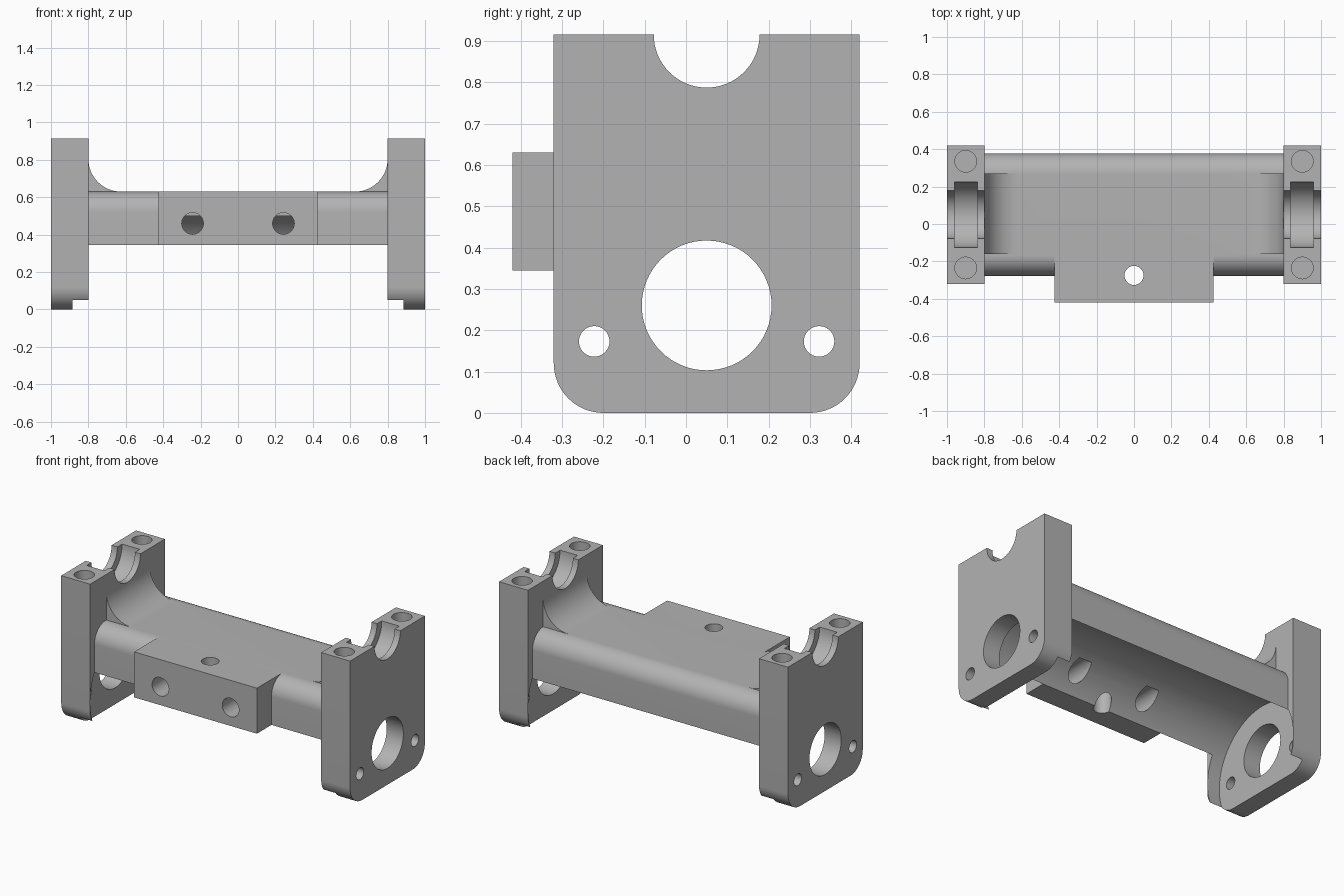
import bpy, bmesh, math
from mathutils import Vector

cube = bpy.data.objects.get("Cube")
if cube:
    bpy.data.objects.remove(cube, do_unlink=True)

grey = bpy.data.materials.new("light grey")
grey.use_nodes = True
grey.diffuse_color = (0.45, 0.45, 0.45, 1)
grey.node_tree.nodes["Principled BSDF"].inputs["Base Color"].default_value = (0.45, 0.45, 0.45, 1)


def arc(cu, cv, r, start, end, n=16):
    angles = [math.radians(start + (end - start) * i / n) for i in range(n + 1)]
    return [(cu + r * math.cos(a), cv + r * math.sin(a)) for a in angles]


def circle(cu, cv, r, n=64):
    return arc(cu, cv, r, 0, 360, n)[:-1]


def prism(name, outline, axis, a, b):
    """Extrude an outline along an axis; the outline uses the other two axes in order."""
    bm = bmesh.new()

    def place(u, v, w):
        return {"x": (w, u, v), "y": (u, w, v), "z": (u, v, w)}[axis]

    face = bm.faces.new([bm.verts.new(place(u, v, a)) for u, v in outline])
    grown = bmesh.ops.extrude_face_region(bm, geom=[face])["geom"]
    moved = [e for e in grown if isinstance(e, bmesh.types.BMVert)]
    bmesh.ops.translate(bm, verts=moved, vec=Vector(place(0, 0, b - a)))
    bmesh.ops.recalc_face_normals(bm, faces=bm.faces)
    mesh = bpy.data.meshes.new(name)
    bm.to_mesh(mesh)
    bm.free()
    mesh.materials.append(grey)
    obj = bpy.data.objects.new(name, mesh)
    bpy.context.collection.objects.link(obj)
    return obj


def combine(target, tool, operation):
    mod = target.modifiers.new(operation, "BOOLEAN")
    mod.operation, mod.solver, mod.object = operation, "EXACT", tool
    bpy.context.view_layer.objects.active = target
    bpy.ops.object.modifier_apply(modifier=mod.name)
    bpy.data.objects.remove(tool, do_unlink=True)


MID = 0.05      # centre line of the bar and plates in y
TOP = 0.63      # top of the bar
HEIGHT = 0.915  # top of the end plates

# Cross bar with rounded upper edges
half, r = 0.327, 0.11
bar = ([(MID + half, 0.25)] + arc(MID + half - r, TOP - r, r, 0, 90)
       + arc(MID - half + r, TOP - r, r, 90, 180) + [(MID - half, 0.25)])
frame = prism("motor_bracket", bar, "x", -0.85, 0.85)
# Trim the lower part so the bar ends where the bore leaves it
combine(frame, prism("bar_trim", [(-1, 0), (1, 0), (1, 0.345), (-1, 0.345)], "y", -1, 1), "DIFFERENCE")

# Front mounting block
combine(frame, prism("mounting_block", [(-0.425, 0.345), (0.425, 0.345), (0.425, TOP), (-0.425, TOP)],
                     "y", -0.42, -0.1), "UNION")

# End plates with rounded lower corners, and the fillets joining them to the bar
plate = ([(0.42, HEIGHT), (-0.32, HEIGHT)] + arc(-0.2, 0.12, 0.12, 180, 270)
         + arc(0.3, 0.12, 0.12, 270, 360))
for s in (-1, 1):
    combine(frame, prism("end_plate", plate, "x", s * 0.8, s), "UNION")
    fr = 0.175
    web = [(0.85, 0.58), (0.8 - fr, 0.58)] + arc(0.8 - fr, TOP + fr, fr, 270, 360) + [(0.85, TOP + fr)]
    combine(frame, prism("fillet", [(s * x, z) for x, z in web], "y", -0.16, 0.27), "UNION")

# Motor bore under the bar, recessed into both plates
cutters = [prism("motor_bore", circle(MID, 0.175, 0.369, 128), "x", -0.885, 0.885)]

for s in (-1, 1):
    # Shaft hole, bearing seat and its wider groove
    cutters.append(prism("shaft_hole", circle(MID, 0.26, 0.157), "x", s * 0.75, s * 1.1))
    cutters.append(prism("bearing_seat", circle(MID, HEIGHT, 0.128), "x", s * 0.75, s * 1.1))
    cutters.append(prism("bearing_groove", circle(MID, HEIGHT, 0.175), "x", s * 0.838, s * 0.96))
    for side in (-1, 1):
        # Motor screw holes and cap screw holes
        cutters.append(prism("motor_screw", circle(MID + side * 0.272, 0.173, 0.037, 32), "x", s * 0.75, s * 1.1))
        cutters.append(prism("cap_screw", circle(s * 0.9, MID + side * 0.285, 0.058, 32), "z", 0.6, 1))
    # Front block holes
    cutters.append(prism("block_hole", circle(s * 0.243, 0.46, 0.058, 32), "y", -0.5, -0.127))
# Vertical hole through the block
cutters.append(prism("block_pin_hole", circle(0, -0.275, 0.051, 32), "z", 0.2, 0.8))

for cutter in cutters:
    combine(frame, cutter, "DIFFERENCE")

# Smooth the round surfaces and keep hard edges
frame.select_set(True)
bpy.context.view_layer.objects.active = frame
bpy.ops.object.shade_smooth_by_angle(angle=math.radians(25))
